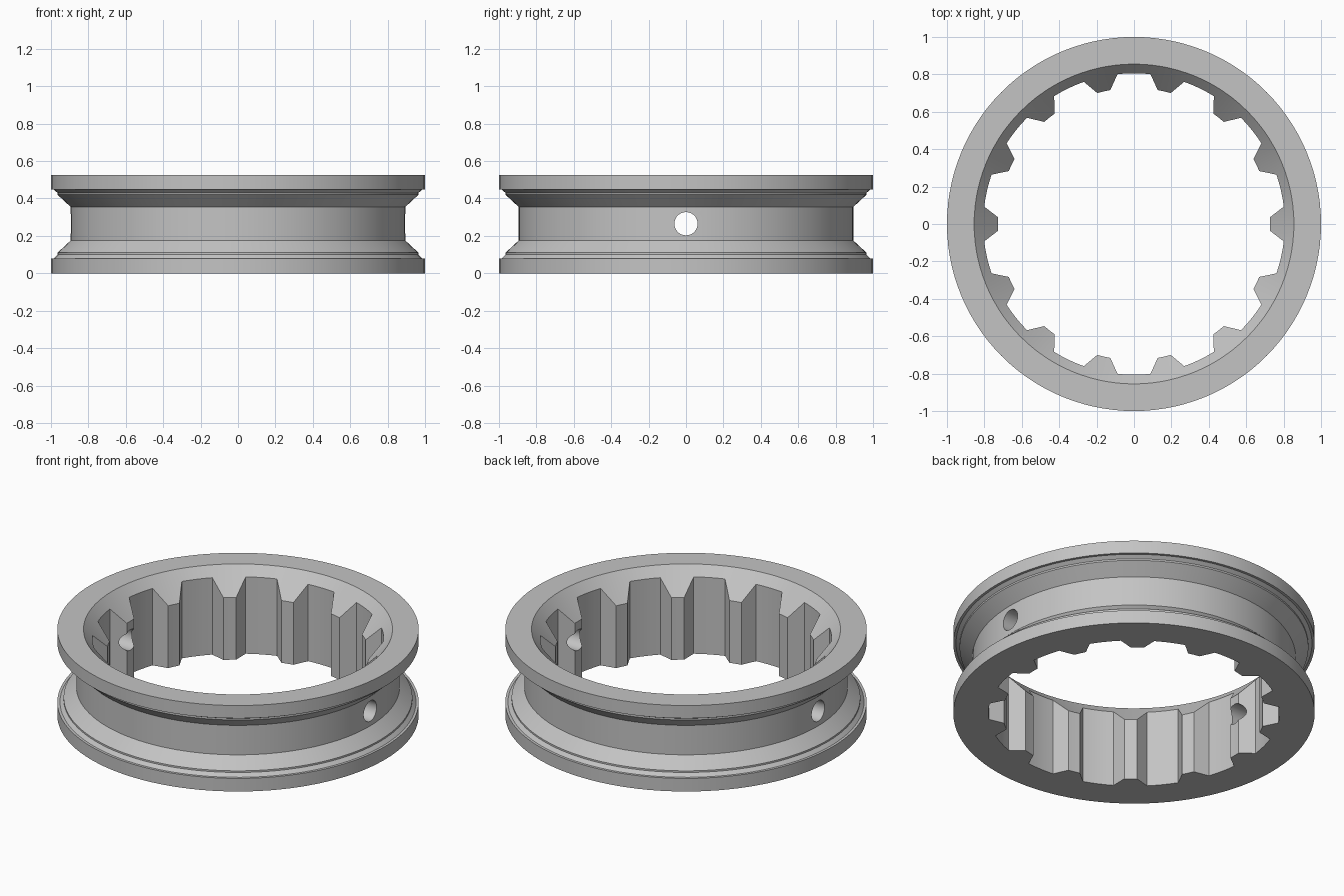
import bpy, bmesh, math

cube = bpy.data.objects.get("Cube")
if cube:
    bpy.data.objects.remove(cube, do_unlink=True)

TEETH = 14
HEIGHT = 0.525
ROOT_R, TIP_R, MOUTH_R = 0.806, 0.727, 0.855
TIP_TOP = 0.38            # height where the inner cone meets the tooth tips

grey = bpy.data.materials.new("plain grey")
grey.use_nodes = True
colour = (0.55, 0.55, 0.55, 1)
grey.diffuse_color = colour
grey.node_tree.nodes["Principled BSDF"].inputs["Base Color"].default_value = colour

# Outer section of the spool, from the bottom rim up to the top rim
outer = [(1, 0), (1, 0.08), (0.985, 0.08), (0.965, 0.10), (0.965, 0.11),
         (0.895, 0.175), (0.895, 0.355), (0.965, 0.42), (0.965, 0.43),
         (0.985, 0.447), (1, 0.447), (1, HEIGHT)]

# Angles and bore radii for one tooth and the gap after it
pitch = 360 / TEETH
base, tip = 6.6, 2.8
columns = [(-base, ROOT_R), (-tip, TIP_R), (0, TIP_R), (tip, TIP_R)]
gap = pitch - 2 * base
columns += [(base + gap * i / 4, ROOT_R) for i in range(4)]


def cone_height(r):
    """Height of the flared mouth at radius r."""
    return HEIGHT - (MOUTH_R - r) * (HEIGHT - TIP_TOP) / (MOUTH_R - TIP_R)


# Ring body: closed section swept round, with the bore radius following the teeth
bm = bmesh.new()
loops = []
for t in range(TEETH):
    for deg, r in columns:
        a = math.radians(deg + t * pitch)
        section = outer + [(MOUTH_R, HEIGHT), (r, cone_height(r)), (r, 0)]
        loops.append([bm.verts.new((q * math.cos(a), q * math.sin(a), z))
                      for q, z in section])
for i, here in enumerate(loops):
    there = loops[(i + 1) % len(loops)]
    for j in range(len(here)):
        k = (j + 1) % len(here)
        bm.faces.new((here[j], there[j], there[k], here[k]))
bmesh.ops.recalc_face_normals(bm, faces=bm.faces)
mesh = bpy.data.meshes.new("toothed_ring")
bm.to_mesh(mesh)
bm.free()
mesh.materials.append(grey)
ring = bpy.data.objects.new("toothed_ring", mesh)
bpy.context.collection.objects.link(ring)

# Cross hole through both sides of the band
bpy.ops.mesh.primitive_cylinder_add(vertices=48, radius=0.062, depth=3,
                                    location=(0, 0, 0.265),
                                    rotation=(0, math.pi / 2, 0))
drill = bpy.context.object
drill.name = "hole_cutter"
drill.hide_render = True
drill.data.materials.append(grey)
cut = ring.modifiers.new("cross_hole", "BOOLEAN")
cut.operation = "DIFFERENCE"
cut.solver = "EXACT"
cut.object = drill

# Apply the cut, then shade smooth with crisp edges
bpy.ops.object.select_all(action="DESELECT")
ring.select_set(True)
bpy.context.view_layer.objects.active = ring
bpy.ops.object.modifier_apply(modifier=cut.name)
bpy.data.objects.remove(drill, do_unlink=True)
bpy.ops.object.shade_smooth_by_angle(angle=math.radians(25))
